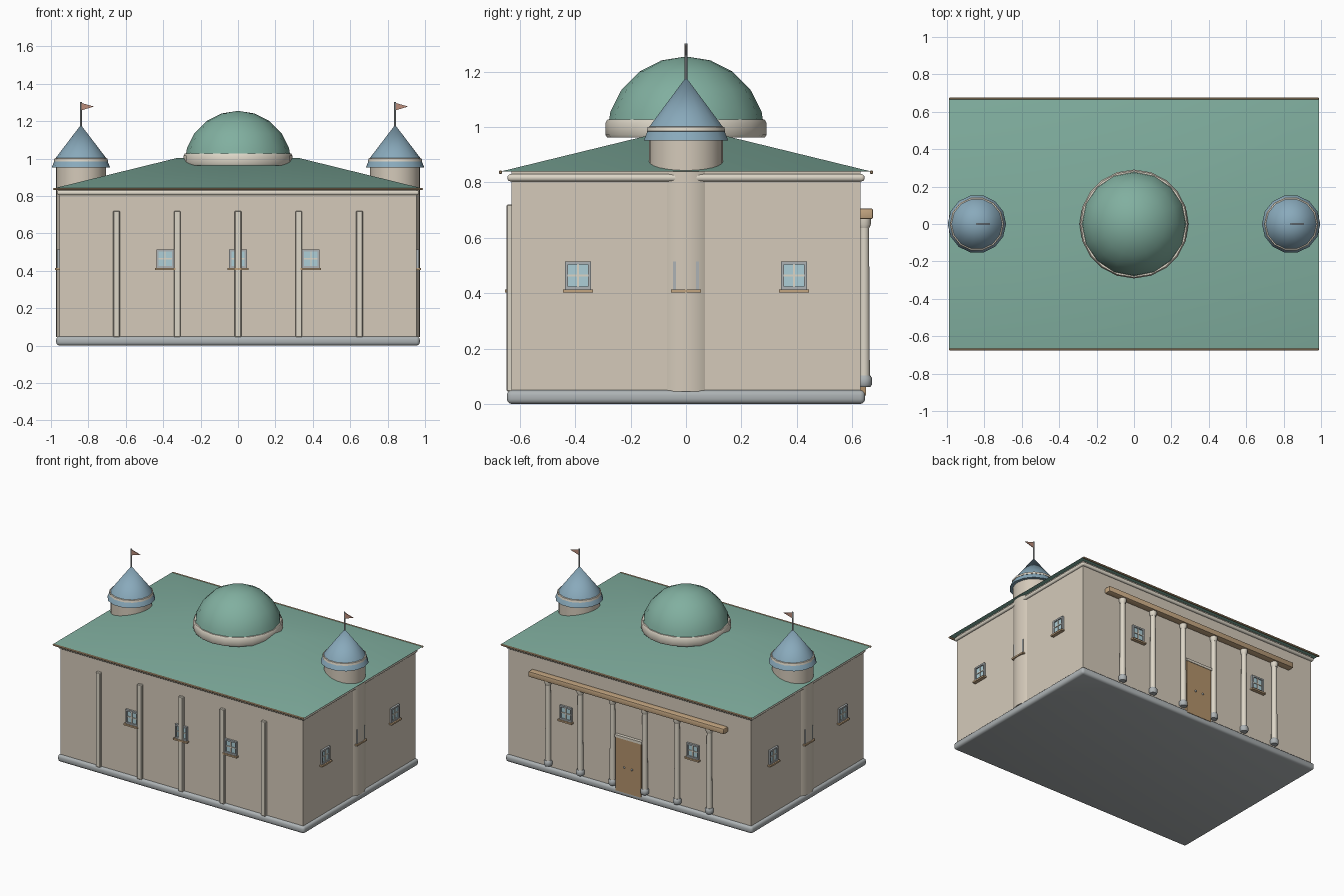
import bpy, bmesh, math
from mathutils import Matrix, Vector

if "Cube" in bpy.data.objects:
    bpy.data.objects.remove(bpy.data.objects["Cube"])


def mat(name, r, g, b):
    m = bpy.data.materials.new(name)
    m.diffuse_color = (r, g, b, 1)
    m.use_nodes = True
    m.node_tree.nodes["Principled BSDF"].inputs["Base Color"].default_value = m.diffuse_color
    return m


WALL = mat("plaster", 0.66, 0.59, 0.49)
TRIM = mat("light stone", 0.72, 0.67, 0.57)
STONE = mat("grey stone", 0.42, 0.45, 0.46)
ROOF = mat("green copper", 0.22, 0.43, 0.35)
SLATE = mat("blue slate", 0.25, 0.40, 0.50)
WOOD = mat("wood", 0.45, 0.29, 0.15)
BEAM = mat("light wood", 0.55, 0.38, 0.22)
GLASS = mat("glass", 0.42, 0.62, 0.68)
FLAG = mat("flag", 0.50, 0.27, 0.20)


def finish(name, bm, material, matrix=None, angle=None):
    bmesh.ops.remove_doubles(bm, verts=bm.verts, dist=1e-5)
    bmesh.ops.recalc_face_normals(bm, faces=bm.faces)
    if matrix is not None:
        bm.transform(matrix)
    me = bpy.data.meshes.new(name)
    bm.to_mesh(me)
    bm.free()
    me.materials.append(material)
    ob = bpy.data.objects.new(name, me)
    bpy.context.collection.objects.link(ob)
    if angle:
        bpy.ops.object.select_all(action='DESELECT')
        ob.select_set(True)
        bpy.context.view_layer.objects.active = ob
        bpy.ops.object.shade_smooth_by_angle(angle=math.radians(angle))
    return ob


def box(name, lo, hi, material, matrix=None, bevel=0, segments=3):
    bm = bmesh.new()
    bmesh.ops.create_cube(bm, size=1)
    lo, hi = Vector(lo), Vector(hi)
    for v in bm.verts:
        v.co = Vector((lo[i] + (v.co[i] + 0.5) * (hi[i] - lo[i]) for i in range(3)))
    if bevel:
        bmesh.ops.bevel(bm, geom=bm.edges[:], offset=bevel, segments=segments,
                        profile=0.5, affect='EDGES')
    return finish(name, bm, material, matrix, 35 if bevel else None)


def lathe(name, profile, sides, material, at=(0, 0, 0), angle=40):
    bm = bmesh.new()
    rings = [[bm.verts.new((r * math.cos(2 * math.pi * i / sides),
                            r * math.sin(2 * math.pi * i / sides), z))
              for i in range(sides)] for r, z in profile]
    for a, b in zip(rings, rings[1:]):
        for i in range(sides):
            j = (i + 1) % sides
            bm.faces.new((a[i], a[j], b[j], b[i]))
    bm.faces.new(rings[0])
    bm.faces.new(rings[-1])
    bmesh.ops.dissolve_degenerate(bm, dist=1e-5, edges=bm.edges)
    return finish(name, bm, material, Matrix.Translation(at), angle)


def prism(name, outline, thick, material, at):
    # outline in x/z, thickness along y
    bm = bmesh.new()
    f = bm.faces.new([bm.verts.new((x, -thick / 2, z)) for x, z in outline])
    new = bmesh.ops.extrude_face_region(bm, geom=[f])["geom"]
    bmesh.ops.translate(bm, vec=(0, thick, 0),
                        verts=[g for g in new if isinstance(g, bmesh.types.BMVert)])
    return finish(name, bm, material, Matrix.Translation(at))


def on_wall(turn, dist, along):
    # local -y points out of the wall
    return (Matrix.Rotation(turn, 4, 'Z') @ Matrix.Translation((along, -dist, 0)))


WX, WY = 0.955, 0.63

# body, plinth and cornice
box("body", (-WX, -WY, 0.02), (WX, WY, 0.84), WALL)
box("plinth", (-0.972, -0.647, 0), (0.972, 0.647, 0.05), STONE, bevel=0.018)
box("cornice", (-0.968, -0.645, 0.804), (0.968, 0.645, 0.83), TRIM, bevel=0.011)

# hipped roof with a short ridge
bm = bmesh.new()
eave = [bm.verts.new((x, y, 0.84)) for x, y in
        ((-0.988, -0.668), (0.988, -0.668), (0.988, 0.668), (-0.988, 0.668))]
rl, rr = bm.verts.new((-0.325, 0, 1.003)), bm.verts.new((0.325, 0, 1.003))
a, b, c, d = eave
for f in ((a, b, rr, rl), (b, c, rr), (c, d, rl, rr), (d, a, rl), (d, c, b, a)):
    bm.faces.new(f)
finish("roof", bm, ROOF, angle=30)
for s, side in ((-1, "front"), (1, "back")):
    box(side + "_eave_trim", (-0.988, s * 0.67 - 0.006, 0.831),
        (0.988, s * 0.67 + 0.006, 0.843), BEAM, bevel=0.003, segments=1)

# dome on a moulded ring
dome = [(0.287 * math.cos(t), 0.967 + 0.288 * math.sin(t))
        for t in [math.radians(18 * k) for k in range(5)]] + [(0, 1.255)]
lathe("dome", dome, 16, ROOF, angle=50)
lathe("dome_ring", [(0.27, 0.962), (0.285, 0.962), (0.291, 0.972), (0.291, 1.015),
                    (0.284, 1.027), (0.27, 1.027)], 20, TRIM)


def window(side, turn, dist, along):
    m = on_wall(turn, dist, along)
    h, z0, z1, t = 0.047, 0.414, 0.514, 0.011
    box(side + "_window_glass", (-h + .004, -0.006, z0), (h - .004, 0.01, z1 - .004), GLASS, m)
    for s in (-1, 1):
        xa, xb = sorted((s * h, s * (h - t)))
        box(side + "_window_jamb", (xa, -0.014, z0), (xb, 0.01, z1), STONE, m)
    box(side + "_window_head", (-h, -0.014, z1 - t), (h, 0.01, z1), STONE, m)
    box(side + "_window_foot", (-h, -0.014, z0), (h, 0.01, z0 + t), STONE, m)
    zm = (z0 + z1) / 2
    box(side + "_window_upright", (-.003, -0.011, z0), (.003, 0.01, z1), TRIM, m)
    box(side + "_window_crossbar", (-h, -0.011, zm - .003), (h, 0.01, zm + .003), TRIM, m)
    box(side + "_window_sill", (-0.055, -0.024, 0.403), (0.055, 0.01, 0.414), BEAM, m)


# windows on all four walls
for x in (-0.39, 0, 0.39):
    window("front", 0, WY, x)
    window("right", math.pi / 2, WX, x)
    window("left", -math.pi / 2, WX, x)
for x in (-0.5, 0.5):
    window("back", math.pi, WY, x)

# front pilasters
for i in range(5):
    x = (i - 2) * 0.325
    box("front_pilaster", (x - 0.018, -0.648, 0.045), (x + 0.018, -0.62, 0.72), TRIM,
        bevel=0.004, segments=1)

# back colonnade
for i in range(6):
    at = ((i - 2.5) * 0.254, 0.644, 0)
    lathe("column_shaft", [(0.02, 0.09), (0.017, 0.65)], 16, TRIM, at)
    lathe("column_base", [(0.022, 0.062), (0.028, 0.07), (0.028, 0.093), (0.022, 0.102)],
          16, STONE, at)
    lathe("column_capital", [(0.018, 0.635), (0.024, 0.65), (0.024, 0.672)], 16, TRIM, at)
box("colonnade_beam", (-0.77, 0.615, 0.668), (0.77, 0.675, 0.706), BEAM, bevel=0.005, segments=2)

# back door
box("door", (-0.1, 0.6, 0.03), (0.1, 0.65, 0.41), WOOD)
box("door_lintel", (-0.105, 0.6, 0.41), (0.105, 0.653, 0.428), TRIM)
for x in (-0.03, 0.03):
    bm = bmesh.new()
    bmesh.ops.create_icosphere(bm, subdivisions=2, radius=0.007)
    finish("door_knob", bm, STONE, Matrix.Translation((x, 0.652, 0.21)), 60)

# side towers with conical caps and flags
for x in (-0.84, 0.84):
    at = (x, 0, 0)
    lathe("tower", [(0.134, 0.045), (0.134, 0.975)], 24, WALL, at)
    lathe("tower_cap", [(0.13, 0.952), (0.156, 0.952), (0.137, 1.0), (0, 1.18)],
          14, SLATE, at, 35)
    lathe("tower_cap_band", [(0.132, 0.984), (0.145, 0.985), (0.142, 1.0), (0.132, 1.003)],
          14, TRIM, at)
    lathe("flag_pole", [(0.005, 1.15), (0.005, 1.302)], 8, STONE, at)
    prism("flag", [(0, 1.257), (0.07, 1.278), (0, 1.298)], 0.005, FLAG, at)
